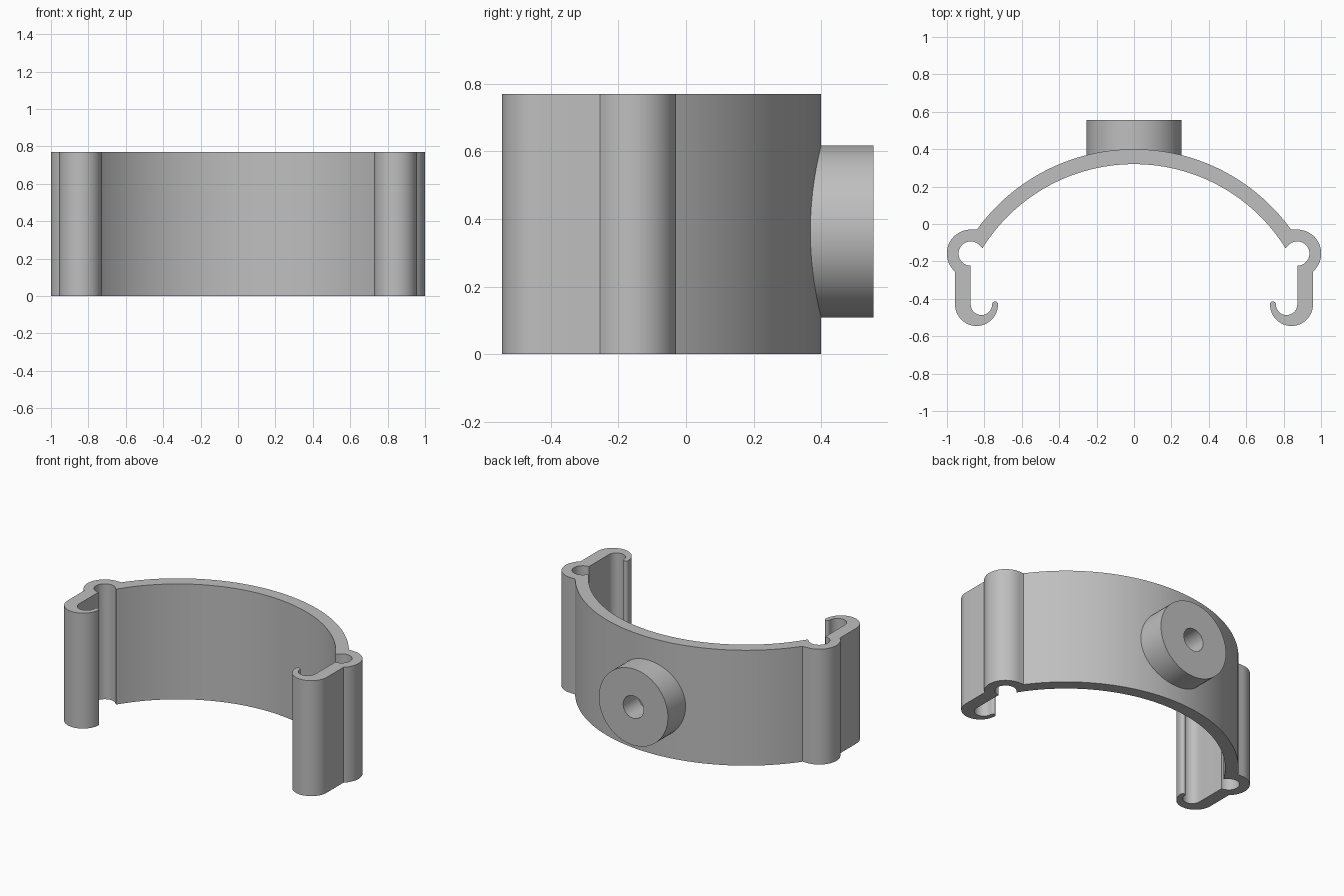
import bpy, bmesh, math

if "Cube" in bpy.data.objects:
    bpy.data.objects.remove(bpy.data.objects["Cube"])

HEIGHT = 0.77

grey = bpy.data.materials.new("plain_grey")
grey.diffuse_color = (0.52, 0.52, 0.52, 1)
grey.use_nodes = True
grey.node_tree.nodes["Principled BSDF"].inputs["Base Color"].default_value = grey.diffuse_color


def arc(cx, cy, r, start, end, n):
    """Points along an arc, angles in degrees."""
    angles = [math.radians(start + (end - start) * i / n) for i in range(n + 1)]
    return [(cx + r * math.cos(a), cy + r * math.sin(a)) for a in angles]


def finish(name, bm):
    bmesh.ops.recalc_face_normals(bm, faces=bm.faces)
    mesh = bpy.data.meshes.new(name)
    bm.to_mesh(mesh)
    bm.free()
    mesh.materials.append(grey)
    obj = bpy.data.objects.new(name, mesh)
    bpy.context.collection.objects.link(obj)
    bpy.ops.object.select_all(action='DESELECT')
    obj.select_set(True)
    bpy.context.view_layer.objects.active = obj
    bpy.ops.object.shade_smooth_by_angle(angle=math.radians(30))
    return obj


# Left half of the clip outline, from outer crown round the hook to inner crown
half = arc(0, -0.635, 1.035, 90, 144.2, 36)          # outer face of the band
half += arc(-0.873, -0.158, 0.128, 90, 229, 24)      # outside of the hinge bulge
half += arc(-0.842, -0.43, 0.115, 180, 360, 24)      # outside of the hook
half += arc(-0.743, -0.43, 0.016, 0, 180, 8)[1:]     # rounded hook tip
half += arc(-0.816, -0.43, 0.057, 360, 180, 20)[1:]  # inside of the hook
half += arc(-0.873, -0.158, 0.065, 270, 47, 28)      # hinge socket
half += arc(0, -0.635, 0.955, 148, 90, 36)           # inner face of the band
outline = half + [(-x, y) for x, y in reversed(half[1:-1])]

# Curved band with both hinge bulges and hooks
bm = bmesh.new()
base = bm.faces.new([bm.verts.new((x, y, 0)) for x, y in outline])
top = bmesh.ops.extrude_face_region(bm, geom=[base], use_keep_orig=True)
bmesh.ops.translate(bm, vec=(0, 0, HEIGHT),
                    verts=[v for v in top["geom"] if isinstance(v, bmesh.types.BMVert)])
finish("clip_band", bm)

# Round boss on the back, with a blind hole that ends at the band
bm = bmesh.new()
section = [(0.075, 0.35), (0.255, 0.35), (0.255, 0.555), (0.075, 0.555)]
verts = [bm.verts.new((r, y, HEIGHT / 2 - 0.022)) for r, y in section]
edges = [bm.edges.new((verts[i], verts[(i + 1) % 4])) for i in range(4)]
bmesh.ops.spin(bm, geom=verts + edges, cent=(0, 0, HEIGHT / 2 - 0.022),
               axis=(0, 1, 0), angle=math.tau, steps=64, use_merge=True)
bmesh.ops.remove_doubles(bm, verts=bm.verts, dist=1e-5)
finish("back_boss", bm)
